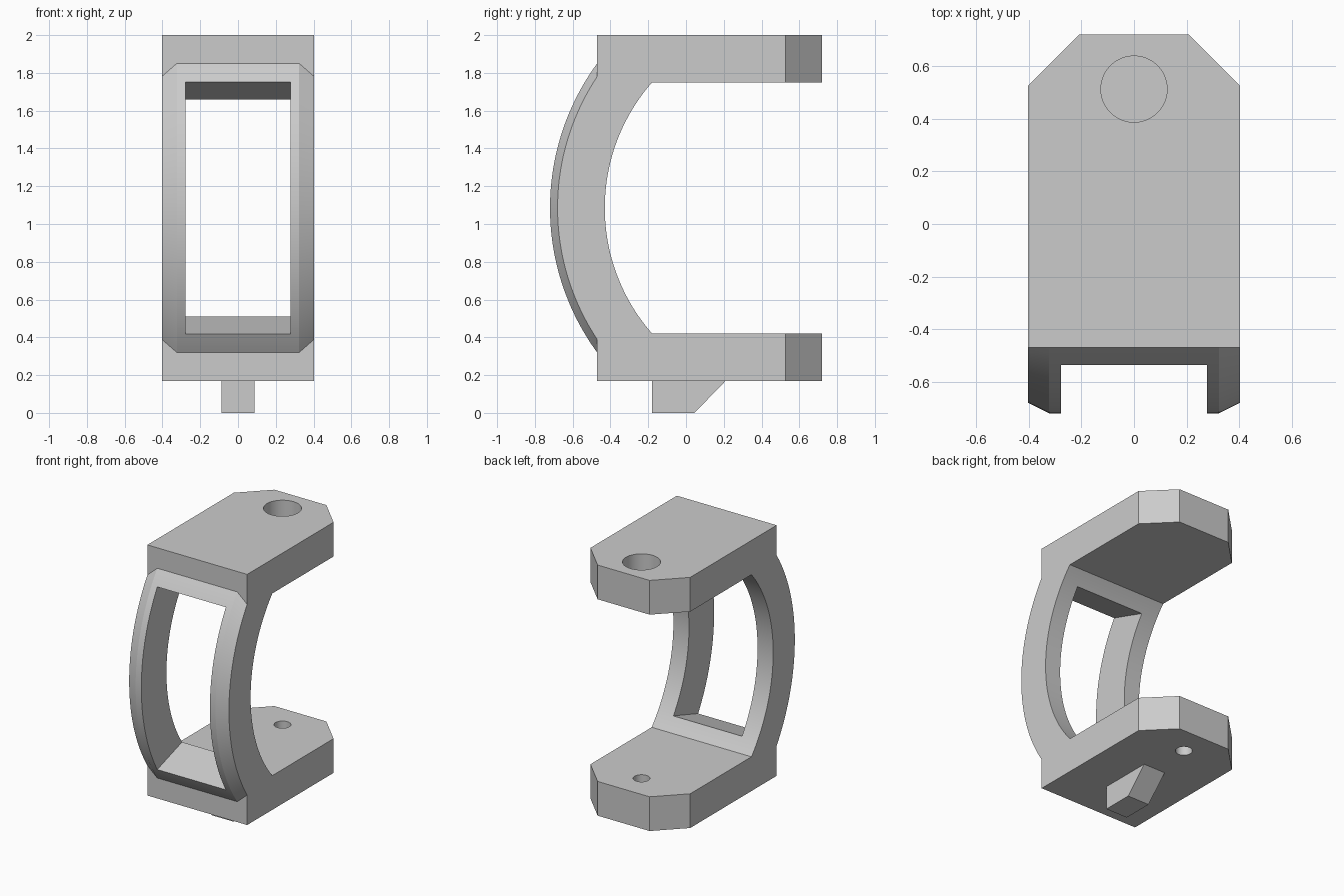
import bpy, bmesh, math

if "Cube" in bpy.data.objects:
    bpy.data.objects.remove(bpy.data.objects["Cube"], do_unlink=True)

# Shared dimensions
MID_Z, ARC_Y = 1.085, 0.578          # centre of the concentric arcs
TOP, BOTTOM = 2.0, 0.17
FACE_Y, BACK_Y = -0.47, 0.72
HALF_W, ARM_HALF_GAP = 0.403, 0.665
HOLE_Y = 0.513
STEPS = 48

grey = bpy.data.materials.new("plain grey")
grey.use_nodes = True
colour = (0.6, 0.6, 0.6, 1.0)
grey.diffuse_color = colour
grey.node_tree.nodes["Principled BSDF"].inputs["Base Color"].default_value = colour


def loft(name, stations):
    """Skin matching (y, z) profiles placed at increasing x and cap both ends."""
    bm = bmesh.new()
    rings = [[bm.verts.new((x, y, z)) for y, z in profile] for x, profile in stations]
    count = len(rings[0])
    for a, b in zip(rings, rings[1:]):
        for i in range(count):
            j = (i + 1) % count
            bm.faces.new((a[i], a[j], b[j], b[i]))
    bm.faces.new(rings[0])
    bm.faces.new(rings[-1])
    bmesh.ops.recalc_face_normals(bm, faces=bm.faces)
    bmesh.ops.dissolve_limit(bm, angle_limit=math.radians(0.3),
                             verts=bm.verts, edges=bm.edges)
    mesh = bpy.data.meshes.new(name)
    bm.to_mesh(mesh)
    bm.free()
    mesh.materials.append(grey)
    obj = bpy.data.objects.new(name, mesh)
    bpy.context.collection.objects.link(obj)
    return obj


def arc(radius, half_height):
    """Points bulging to the front, running from low to high."""
    a = math.asin(half_height / radius)
    angles = [a * (2 * i / STEPS - 1) for i in range(STEPS + 1)]
    return [(ARC_Y - radius * math.cos(t), MID_Z + radius * math.sin(t)) for t in angles]


def c_profile(outer_radius, back):
    """C-shaped side outline of the frame at one x station."""
    rise = math.sqrt(outer_radius ** 2 - (ARC_Y - FACE_Y) ** 2)
    low, high = MID_Z - ARM_HALF_GAP, MID_Z + ARM_HALF_GAP
    return ([(FACE_Y, BOTTOM)] + arc(outer_radius, rise)
            + [(FACE_Y, TOP), (back, TOP), (back, high)]
            + arc(1.008, ARM_HALF_GAP)[::-1]
            + [(back, low), (back, BOTTOM)])


def cut(target, cutter):
    """Subtract a helper from the target, then discard it."""
    cutter.hide_render = True
    mod = target.modifiers.new("cut", "BOOLEAN")
    mod.operation = "DIFFERENCE"
    mod.solver = "EXACT"
    mod.object = cutter
    bpy.context.view_layer.objects.active = target
    bpy.ops.object.modifier_apply(modifier=mod.name)
    bpy.data.objects.remove(cutter, do_unlink=True)


def drill(target, radius, z_low, z_high):
    bpy.ops.mesh.primitive_cylinder_add(
        vertices=48, radius=radius, depth=z_high - z_low,
        location=(0, HOLE_Y, (z_low + z_high) / 2))
    cutter = bpy.context.object
    cutter.data.materials.append(grey)
    cut(target, cutter)


# C frame: bevelled outer arc and clipped arm corners come from the stations
outer, edge = 1.298, 1.258
half = [(HALF_W, edge, BACK_Y - 0.193), (0.323, outer, BACK_Y - 0.113), (0.21, outer, BACK_Y)]
stations = [(-x, c_profile(r, b)) for x, r, b in half]
stations += [(x, c_profile(r, b)) for x, r, b in reversed(half)]
frame = loft("c_frame", stations)

# Window through the curved wall, with sills that narrow towards the back
wide, narrow = 0.784, 0.527
window = [(-0.9, MID_Z - wide), (-0.1, MID_Z - narrow),
          (-0.1, MID_Z + narrow), (-0.9, MID_Z + wide)]
cut(frame, loft("window_cutter", [(-0.277, window), (0.277, window)]))

# Blind socket in the upper arm, small through hole in the lower arm
drill(frame, 0.126, TOP - 0.18, TOP + 0.1)
drill(frame, 0.056, BOTTOM - 0.1, BOTTOM + 0.4)

# Wedge-shaped foot under the lower arm
wedge = [(-0.18, BOTTOM), (-0.18, 0), (0.045, 0), (0.21, BOTTOM)]
foot = loft("locating_foot", [(-0.088, wedge), (0.088, wedge)])

# Smooth the curved walls, keep the bevels crisp
bpy.ops.object.select_all(action="DESELECT")
frame.select_set(True)
bpy.context.view_layer.objects.active = frame
bpy.ops.object.shade_smooth_by_angle(angle=math.radians(18))
